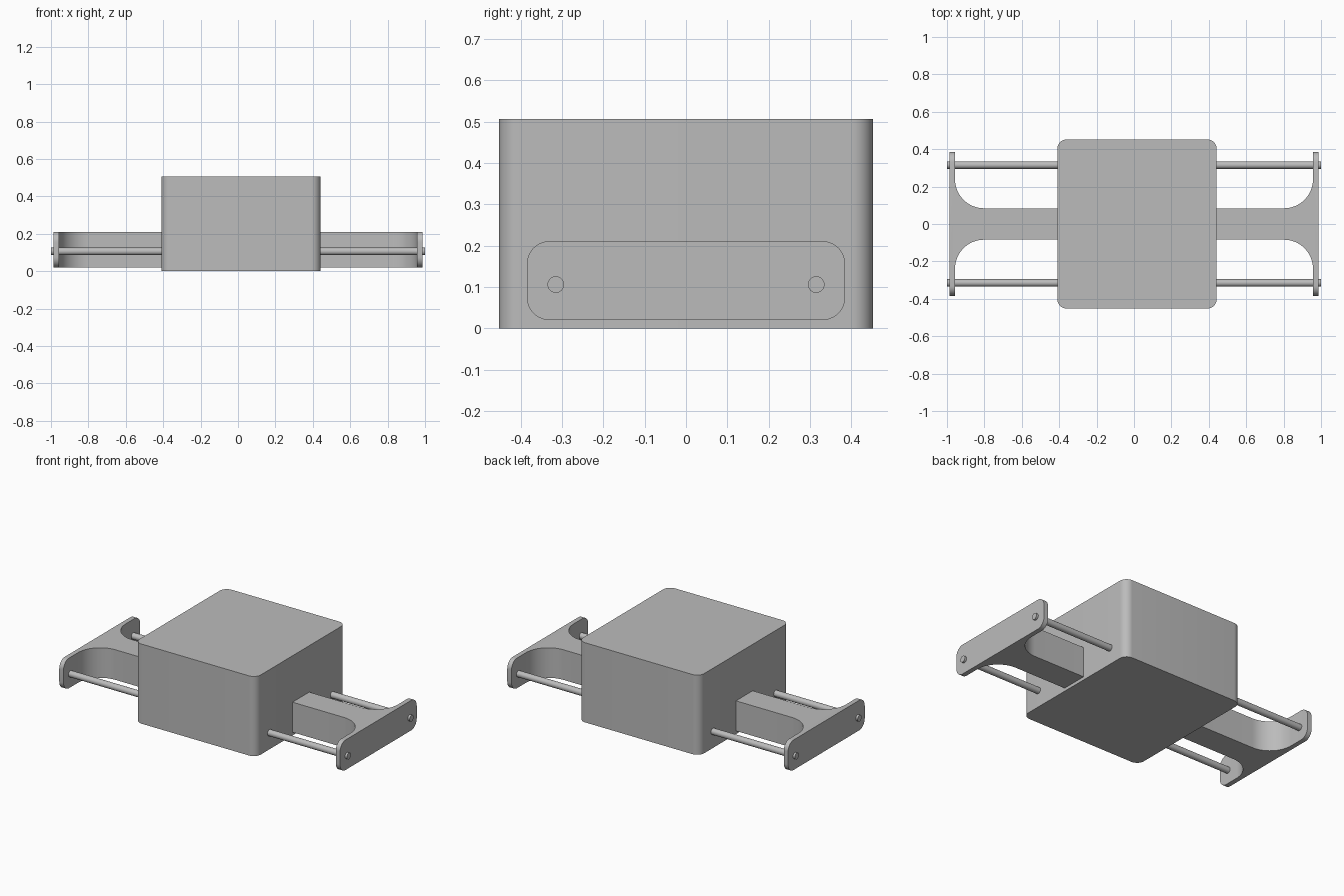
import bpy, bmesh, math

cube = bpy.data.objects.get("Cube")
if cube:
    bpy.data.objects.remove(cube, do_unlink=True)

grey = bpy.data.materials.new("plain_grey")
grey.use_nodes = True
grey.diffuse_color = (0.5, 0.5, 0.5, 1)
grey.node_tree.nodes["Principled BSDF"].inputs["Base Color"].default_value = (0.5, 0.5, 0.5, 1)


def finish(bm, name):
    """Turn the bmesh into a smooth-shaded object with sharp corners."""
    bmesh.ops.recalc_face_normals(bm, faces=bm.faces)
    mesh = bpy.data.meshes.new(name)
    bm.to_mesh(mesh)
    bm.free()
    mesh.materials.append(grey)
    obj = bpy.data.objects.new(name, mesh)
    bpy.context.collection.objects.link(obj)
    bpy.ops.object.select_all(action='DESELECT')
    obj.select_set(True)
    bpy.context.view_layer.objects.active = obj
    bpy.ops.object.shade_smooth_by_angle(angle=math.radians(30))
    return obj


def extrude_profile(points, z0, z1):
    bm = bmesh.new()
    face = bm.faces.new([bm.verts.new((x, y, z0)) for x, y in points])
    new = bmesh.ops.extrude_face_region(bm, geom=[face])["geom"]
    verts = [v for v in new if isinstance(v, bmesh.types.BMVert)]
    bmesh.ops.translate(bm, verts=verts, vec=(0, 0, z1 - z0))
    return bm


def round_edges(bm, edges, radius):
    bmesh.ops.bevel(bm, geom=edges, offset=radius, segments=10,
                    profile=0.5, affect='EDGES')


# Central block with rounded upright edges
X0, X1, Y = -0.41, 0.442, 0.452
bm = extrude_profile([(X0, -Y), (X1, -Y), (X1, Y), (X0, Y)], 0, 0.506)
upright = [e for e in bm.edges if abs(e.verts[0].co.z - e.verts[1].co.z) > 0.1]
round_edges(bm, upright, 0.05)
finish(bm, "main_block")

# End brackets: a central arm flaring into a rounded end plate
INNER, OUTER, HALF, ARM, FLARE = 0.957, 0.987, 0.385, 0.084, 0.155
for side, label in ((1, "left"), (-1, "right")):
    half = [(0.3, ARM)]
    for i in range(17):
        a = math.pi / 2 * i / 16
        half.append((INNER - FLARE + FLARE * math.sin(a),
                     ARM + FLARE - FLARE * math.cos(a)))
    half += [(INNER, HALF), (OUTER, HALF)]
    outline = half + [(x, -y) for x, y in reversed(half)]
    bm = extrude_profile([(side * x, y) for x, y in outline], 0.02, 0.211)
    tips = [e for e in bm.edges
            if all(abs(v.co.y) > HALF - 0.001 for v in e.verts)
            and abs(e.verts[0].co.x - e.verts[1].co.x) > 0.01]
    round_edges(bm, tips, 0.055)
    finish(bm, label + "_bracket")

# Long guide rods through the block and both end plates
for y, label in ((-0.315, "front"), (0.315, "back")):
    bm = bmesh.new()
    bmesh.ops.create_cone(bm, cap_ends=True, segments=32,
                          radius1=0.02, radius2=0.02, depth=2)
    for v in bm.verts:
        v.co = (v.co.z, v.co.x + y, v.co.y + 0.106)
    finish(bm, label + "_rod")
